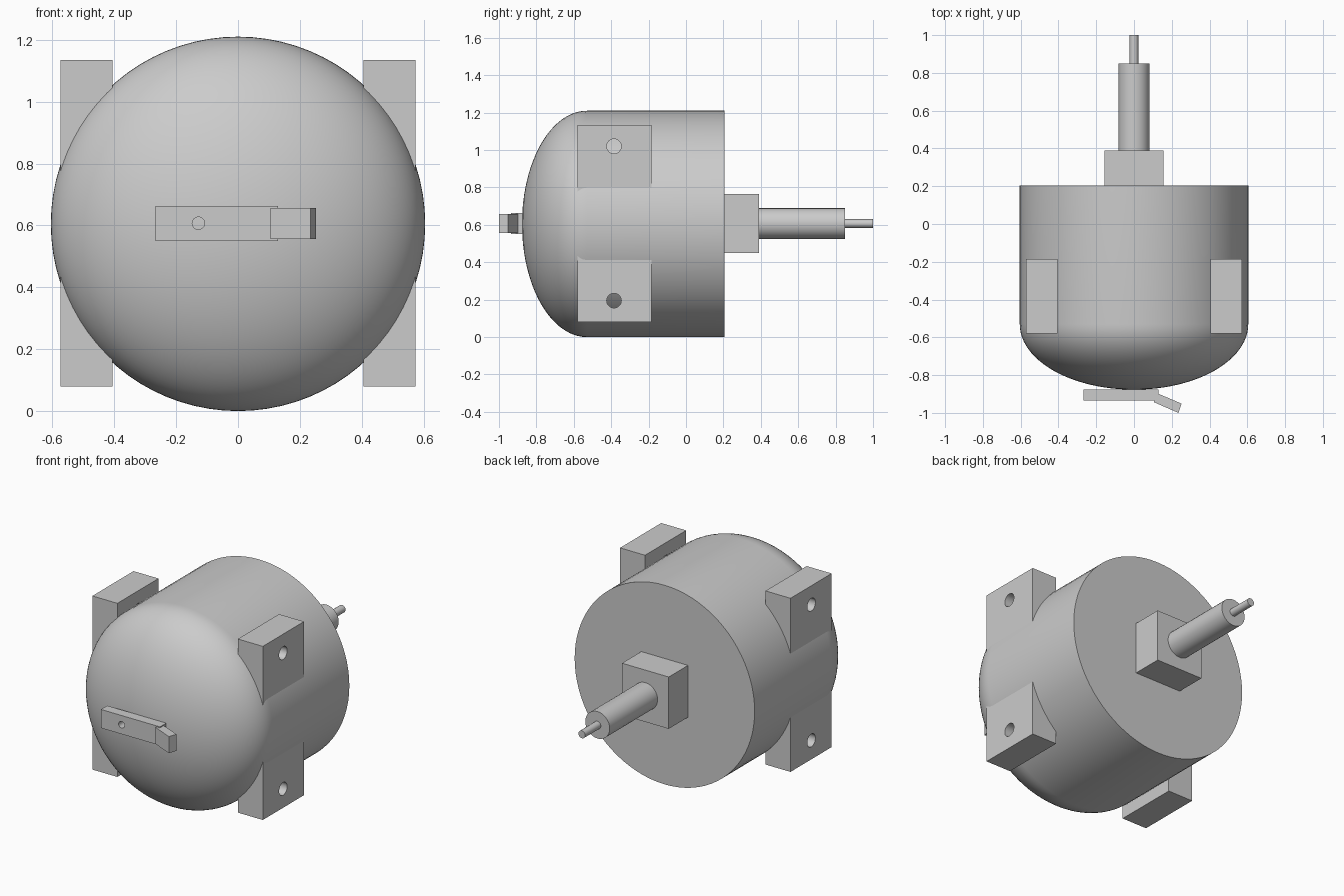
import bpy, bmesh, math
from mathutils import Matrix, Vector

if "Cube" in bpy.data.objects:
    bpy.data.objects.remove(bpy.data.objects["Cube"])

CZ = 0.605  # height of the main axis


def finish(name, bm, smooth=False):
    bmesh.ops.recalc_face_normals(bm, faces=bm.faces)
    mesh = bpy.data.meshes.new(name)
    bm.to_mesh(mesh)
    bm.free()
    ob = bpy.data.objects.new(name, mesh)
    bpy.context.collection.objects.link(ob)
    if smooth:
        bpy.ops.object.select_all(action='DESELECT')
        ob.select_set(True)
        bpy.context.view_layer.objects.active = ob
        bpy.ops.object.shade_smooth_by_angle(angle=math.radians(30))
    return ob


def box(name, lo, hi):
    bm = bmesh.new()
    bmesh.ops.create_cube(bm, size=1)
    lo, hi = Vector(lo), Vector(hi)
    for v in bm.verts:
        v.co = Vector([(a + b) / 2 + c * (b - a) for a, b, c in zip(lo, hi, v.co)])
    return finish(name, bm)


def rod(name, start, end, r, sides=32):
    start, end = Vector(start), Vector(end)
    d = end - start
    bm = bmesh.new()
    m = Matrix.Translation((start + end) / 2) @ d.to_track_quat('Z', 'Y').to_matrix().to_4x4()
    bmesh.ops.create_cone(bm, cap_ends=True, segments=sides, radius1=r, radius2=r,
                          depth=d.length, matrix=m)
    return finish(name, bm, True)


def cut(ob, cutter):
    cutter.hide_render = True
    cutter.hide_set(True)
    mod = ob.modifiers.new("hole", 'BOOLEAN')
    mod.operation = 'DIFFERENCE'
    mod.solver = 'EXACT'
    mod.object = cutter


# Domed body: profile spun about the y axis
R, DOME_Y, DOME_D, STEPS = 0.605, -0.53, 0.347, 24
profile = [(0, 0.205), (R, 0.205)]
for i in range(STEPS + 1):
    a = math.pi / 2 * i / STEPS
    profile.append((R * math.cos(a) if i < STEPS else 0, DOME_Y - DOME_D * math.sin(a)))
bm = bmesh.new()
verts = [bm.verts.new((r, y, CZ)) for r, y in profile]
edges = [bm.edges.new(p) for p in zip(verts, verts[1:])]
bmesh.ops.spin(bm, geom=verts + edges, cent=(0, 0, CZ), axis=(0, 1, 0),
               angle=math.tau, steps=80, use_duplicate=False)
bmesh.ops.remove_doubles(bm, verts=bm.verts, dist=1e-5)
finish("domed_body", bm, True)

# Side mounting blocks with bolt holes
for side, s in (("left", -1), ("right", 1)):
    x0, x1 = sorted((s * 0.405, s * 0.573))
    block = box(side + "_mounting_block", (x0, -0.58, 0.08), (x1, -0.185, 1.135))
    for level, z in (("lower", 0.195), ("upper", 1.02)):
        cut(block, rod(f"{side}_{level}_hole_cutter", (s * 0.35, -0.385, z),
                       (s * 0.65, -0.385, z), 0.039))

# Front bracket plate with a small hole
plate = box("front_bracket_plate", (-0.267, -0.935, 0.55), (0.13, -0.875, 0.663))
cut(plate, rod("bracket_hole_cutter", (-0.128, -1.0, 0.607), (-0.128, -0.85, 0.607), 0.02))

# Angled lever at the end of the bracket
bm = bmesh.new()
outline = [(0.125, -0.897), (0.252, -0.951), (0.235, -1.0), (0.105, -0.943)]
face = bm.faces.new([bm.verts.new((x, y, 0.556)) for x, y in outline])
ext = bmesh.ops.extrude_face_region(bm, geom=[face])
bmesh.ops.translate(bm, vec=(0, 0, 0.101),
                    verts=[g for g in ext['geom'] if isinstance(g, bmesh.types.BMVert)])
finish("front_lever", bm)

# Rear gland block, sleeve and shaft
box("rear_block", (-0.157, 0.2, 0.45), (0.157, 0.39, 0.765))
rod("rear_sleeve", (0, 0.38, 0.607), (0, 0.85, 0.607), 0.082)
rod("rear_shaft", (0, 0.84, 0.607), (0, 1.0, 0.607), 0.023, 24)
